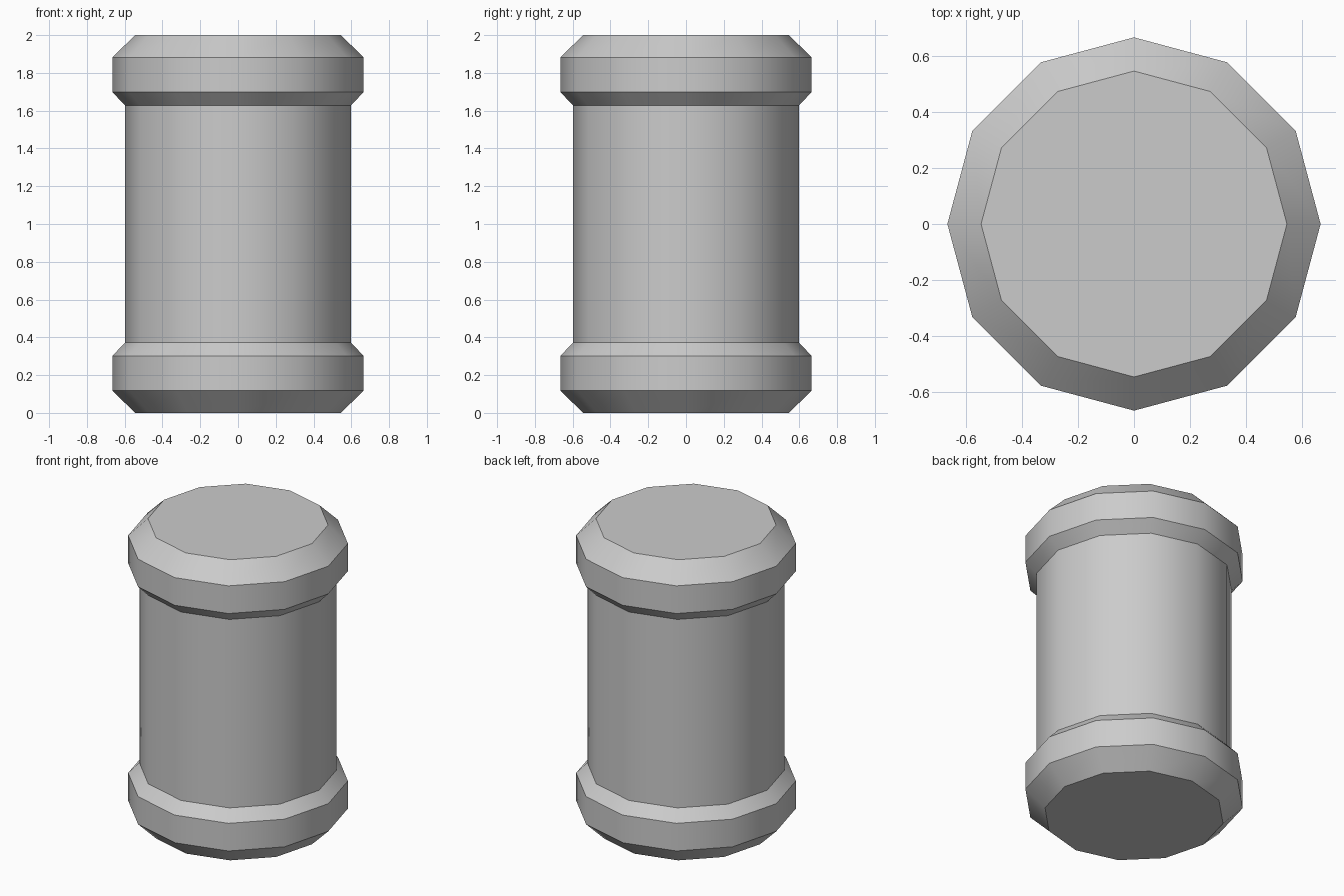
import bpy, bmesh
from math import cos, sin, tau, radians

if "Cube" in bpy.data.objects:
    bpy.data.objects.remove(bpy.data.objects["Cube"])

SIDES = 12
# Lower half of the outline (radius, height), mirrored to give the upper half
HEIGHT = 2.0
lower = [(0.545, 0.0), (0.665, 0.118), (0.665, 0.302), (0.597, 0.373)]
profile = lower + [(r, HEIGHT - z) for r, z in reversed(lower)]

# Canister: barrel with a chamfered collar at each end
bm = bmesh.new()
rings = [[bm.verts.new((r * cos(tau * i / SIDES), r * sin(tau * i / SIDES), z))
          for i in range(SIDES)] for r, z in profile]
for a, b in zip(rings, rings[1:]):
    for i in range(SIDES):
        j = (i + 1) % SIDES
        bm.faces.new((a[i], a[j], b[j], b[i]))

# Flat end caps
bm.faces.new(rings[0][::-1])
bm.faces.new(rings[-1])

mesh = bpy.data.meshes.new("canister")
bm.to_mesh(mesh)
bm.free()
canister = bpy.data.objects.new("canister", mesh)
bpy.context.collection.objects.link(canister)

# Smooth around the barrel, crisp at the collar edges
bpy.context.view_layer.objects.active = canister
canister.select_set(True)
bpy.ops.object.shade_smooth_by_angle(angle=radians(35))
